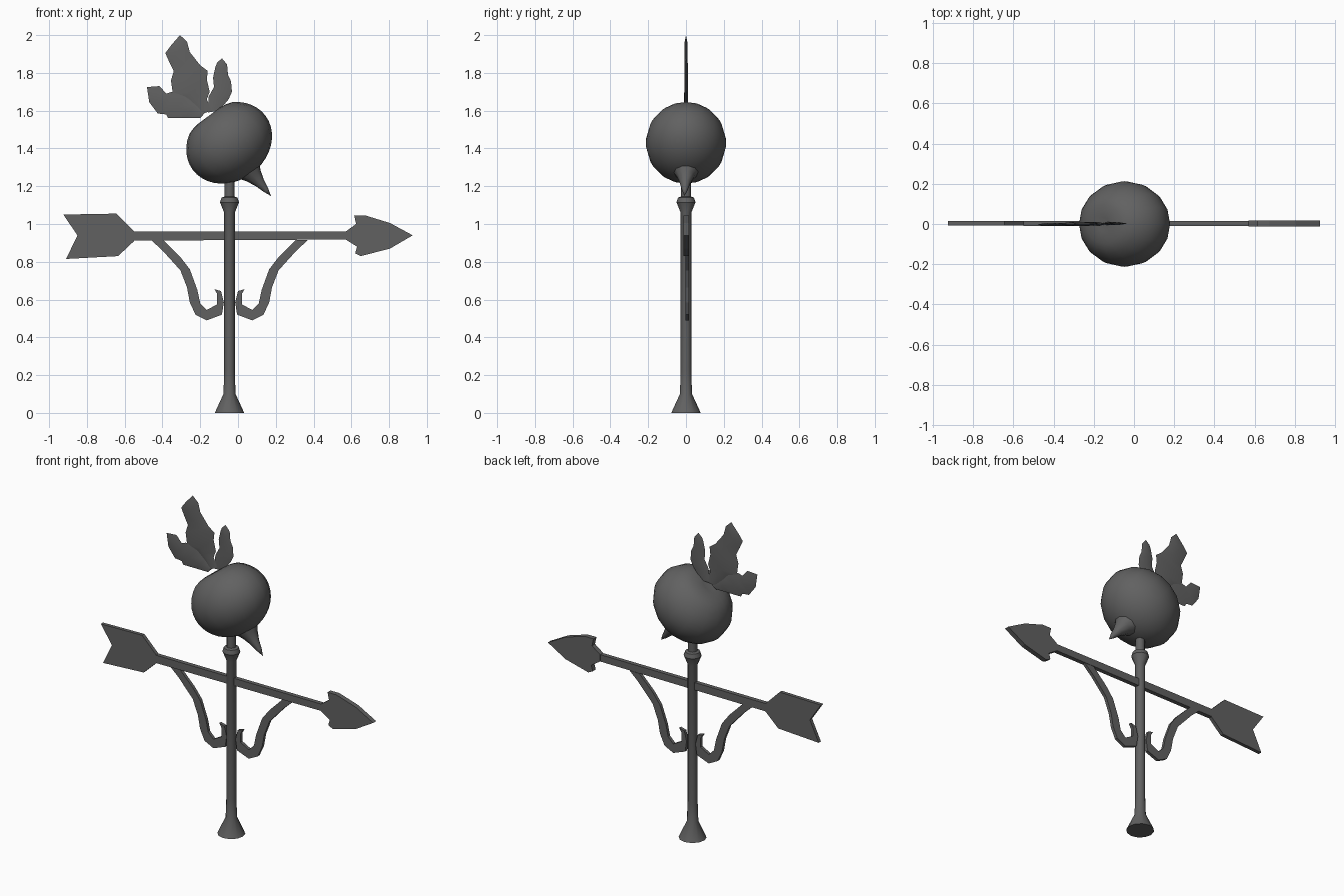
import bpy, bmesh, math
from mathutils import Matrix, Vector

cube = bpy.data.objects.get("Cube")
if cube:
    bpy.data.objects.remove(cube, do_unlink=True)

iron = bpy.data.materials.new("dark grey iron")
iron.use_nodes = True
iron_colour = (0.12, 0.12, 0.12, 1)
iron.diffuse_color = iron_colour
iron.node_tree.nodes["Principled BSDF"].inputs["Base Color"].default_value = iron_colour

POLE_X = -0.045


def finish(name, bm, smooth_angle=None):
    """Turn a bmesh into a named object, optionally smooth shaded."""
    bmesh.ops.remove_doubles(bm, verts=bm.verts, dist=0.0001)
    bmesh.ops.recalc_face_normals(bm, faces=bm.faces)
    mesh = bpy.data.meshes.new(name)
    bm.to_mesh(mesh)
    bm.free()
    mesh.materials.append(iron)
    obj = bpy.data.objects.new(name, mesh)
    bpy.context.collection.objects.link(obj)
    if smooth_angle:
        bpy.ops.object.select_all(action='DESELECT')
        obj.select_set(True)
        bpy.context.view_layer.objects.active = obj
        bpy.ops.object.shade_smooth_by_angle(angle=math.radians(smooth_angle))
    return obj


def lathe(name, profile, sides, matrix, smooth_angle):
    """Revolve (radius, height) points around z, then place the result."""
    bm = bmesh.new()
    verts = [bm.verts.new((r, 0, z)) for r, z in profile]
    edges = [bm.edges.new(pair) for pair in zip(verts, verts[1:])]
    bmesh.ops.spin(bm, geom=verts + edges, axis=(0, 0, 1), cent=(0, 0, 0),
                   steps=sides, angle=math.tau)
    bm.transform(matrix)
    return finish(name, bm, smooth_angle)


def plate(name, outline, y_front, y_back):
    """Extrude an (x, z) outline along y."""
    bm = bmesh.new()
    face = bm.faces.new([bm.verts.new((x, y_front, z)) for x, z in outline])
    moved = bmesh.ops.extrude_face_region(bm, geom=[face], use_keep_orig=True)
    new_verts = [g for g in moved["geom"] if isinstance(g, bmesh.types.BMVert)]
    bmesh.ops.translate(bm, verts=new_verts, vec=(0, y_back - y_front, 0))
    return finish(name, bm)


def leaf(name, rows, tip, thickness, y=0):
    """Thin leaf from rows of edge points, raised along its midrib."""
    bm = bmesh.new()
    for side in (-1, 1):
        strips = []
        for ax, az, bx, bz in rows:
            middle = ((ax + bx) / 2, y + side * thickness, (az + bz) / 2)
            points = ((ax, y, az), middle, (bx, y, bz))
            strips.append([bm.verts.new(p) for p in points])
        for low, high in zip(strips, strips[1:]):
            for i in (0, 1):
                bm.faces.new((low[i], low[i + 1], high[i + 1], high[i]))
        end = bm.verts.new((tip[0], y, tip[1]))
        for i in (0, 1):
            bm.faces.new((strips[-1][i], strips[-1][i + 1], end))
    return finish(name, bm, 50)


# Pole with flared foot and collar
lathe("pole", [(0, 0), (.078, 0), (.032, .1), (.028, .22), (.028, 1.06),
               (.05, 1.115), (.042, 1.14), (.026, 1.145), (.026, 1.28)],
      12, Matrix.Translation((POLE_X, 0, 0)), 35)

# Arrow: fletched tail, shaft and barbed head
plate("arrow_tail", [(-.925, 1.05), (-.645, 1.055), (-.55, .96), (-.55, .91),
                     (-.635, .83), (-.91, .815), (-.85, .94)], -.007, .015)
plate("arrow_shaft", [(-.55, .96), (.57, .96), (.57, .918), (-.55, .912)],
      -.01, .016)
plate("arrow_head", [(.57, .96), (.625, 1), (.615, 1.045), (.675, 1.045),
                     (.805, 1.005), (.925, .94), (.805, .87), (.65, .83),
                     (.62, .845), (.63, .88), (.57, .918)], -.012, .017)

# Pair of scroll brackets, mirrored about the pole
scroll = [(.415, .915), (.355, .86), (.26, .755), (.225, .665), (.21, .585),
          (.18, .52), (.12, .49), (.04, .52), (.03, .585), (.045, .645),
          (.08, .655), (.065, .63), (.065, .575), (.12, .545), (.155, .58),
          (.17, .65), (.21, .76), (.26, .825), (.315, .88), (.35, .915)]
for name, sign in (("right_scroll", -1), ("left_scroll", 1)):
    plate(name, [(POLE_X + sign * x, z) for x, z in scroll], -.003, .016)

# Tilted round bulb, dimpled where the leaves grow
bm = bmesh.new()
bmesh.ops.create_uvsphere(bm, u_segments=16, v_segments=20, radius=1)
for v in bm.verts:
    radius = math.hypot(v.co.x, v.co.y)
    if v.co.z > 0:
        v.co.z -= .14 * max(0, 1 - radius / .6)
tilt = Matrix.Rotation(-.64, 4, 'Y')
place = Matrix.Translation((-.047, 0, 1.43)) @ tilt
bm.transform(place @ Matrix.Diagonal((.24, .213, .202, 1)))
finish("bulb", bm, 60)

# Tapering root, curving out of the lower side of the bulb
root_start, root_tip = Vector((.045, 0, 1.30)), Vector((.175, -.008, 1.148))
direction = root_tip - root_start
turn = direction.to_track_quat('Z', 'Y').to_matrix().to_4x4()
lathe("root", [(.085, 0), (.048, .06), (.028, .11), (.015, .16),
               (0, direction.length)],
      10, Matrix.Translation(root_start) @ turn, 60)

# Three lobed leaves
leaf("middle_leaf", [(-.2, 1.58), (-.285, 1.67), (-.345, 1.69), (-.355, 1.76),
                     (-.34, 1.81), (-.365, 1.86), (-.385, 1.905),
                     (-.355, 1.945)] and
     [(-.2, 1.58, -.14, 1.6), (-.285, 1.67, -.165, 1.66),
      (-.345, 1.69, -.15, 1.7), (-.355, 1.76, -.165, 1.765),
      (-.34, 1.81, -.16, 1.81), (-.365, 1.86, -.2, 1.84),
      (-.385, 1.905, -.255, 1.91), (-.355, 1.945, -.27, 1.965)],
     (-.307, 2), .009)
leaf("right_leaf", [(-.17, 1.595, -.2, 1.56), (-.22, 1.635, -.28, 1.56),
                    (-.28, 1.675, -.37, 1.56), (-.35, 1.7, -.38, 1.58),
                    (-.38, 1.69, -.425, 1.585), (-.415, 1.73, -.47, 1.645)],
     (-.482, 1.725), .008, -.003)
leaf("left_leaf", [(-.16, 1.59, -.1, 1.6), (-.155, 1.675, -.05, 1.66),
                   (-.127, 1.725, -.032, 1.7), (-.132, 1.775, -.037, 1.755),
                   (-.12, 1.83, -.053, 1.79), (-.11, 1.855, -.058, 1.845)],
     (-.085, 1.877), .008, .002)
